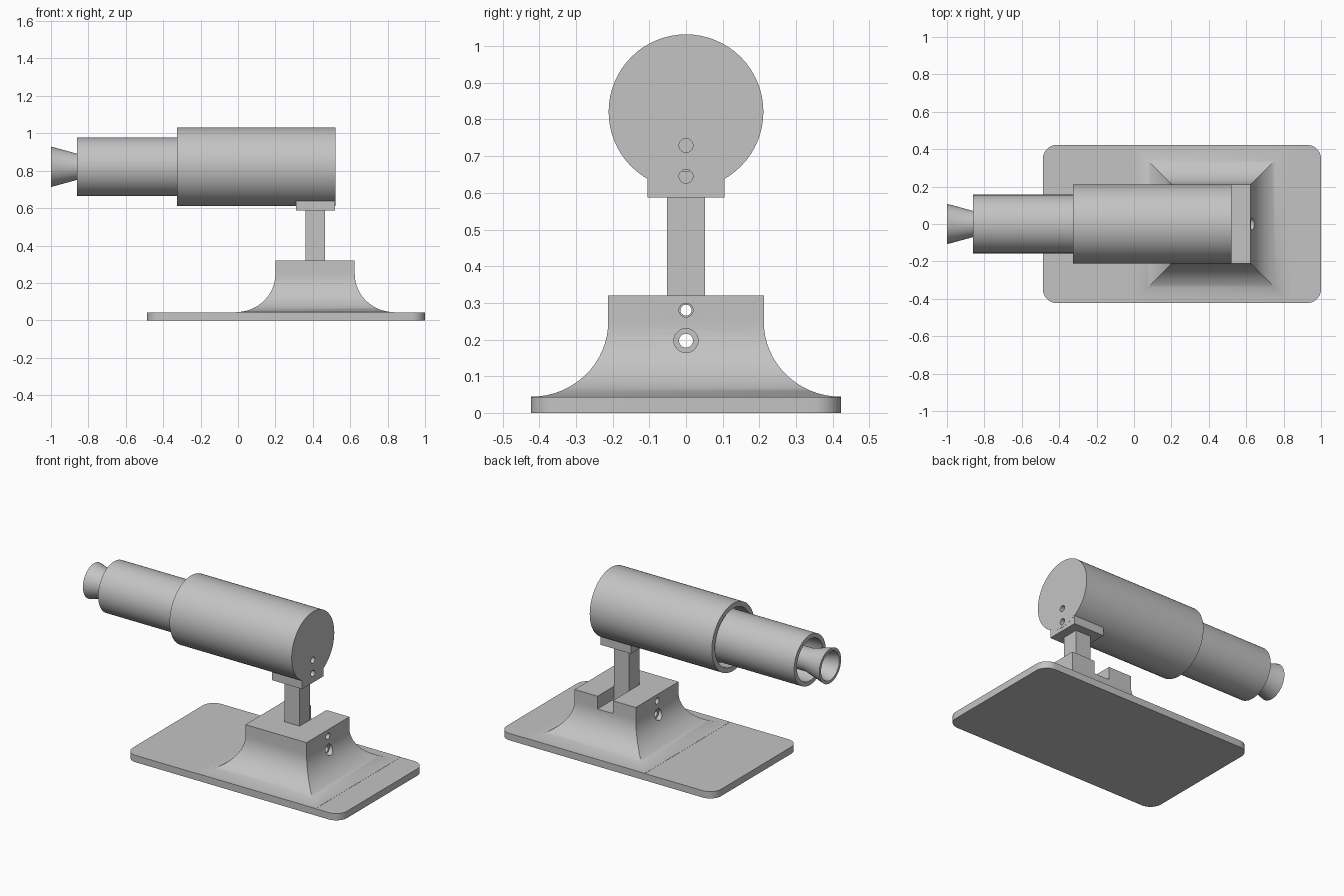
import bpy, bmesh, math
from mathutils import Matrix, Vector

if "Cube" in bpy.data.objects:
    bpy.data.objects.remove(bpy.data.objects["Cube"], do_unlink=True)

grey = bpy.data.materials.new("plain_grey")
grey.use_nodes = True
colour = (0.55, 0.55, 0.55, 1)
grey.diffuse_color = colour
grey.node_tree.nodes["Principled BSDF"].inputs["Base Color"].default_value = colour

CX = 0.412      # stand centre along x
AXIS = 0.821    # height of the barrel axis


def finish(name, bm, smooth=False):
    bmesh.ops.recalc_face_normals(bm, faces=bm.faces)
    me = bpy.data.meshes.new(name)
    bm.to_mesh(me)
    bm.free()
    me.materials.append(grey)
    ob = bpy.data.objects.new(name, me)
    bpy.context.scene.collection.objects.link(ob)
    if smooth:
        shade(ob)
    return ob


def shade(ob):
    bpy.ops.object.select_all(action="DESELECT")
    ob.select_set(True)
    bpy.context.view_layer.objects.active = ob
    bpy.ops.object.shade_smooth_by_angle(angle=math.radians(30))


def box(name, lo, hi):
    lo, hi = Vector(lo), Vector(hi)
    bm = bmesh.new()
    m = Matrix.Translation((lo + hi) / 2) @ Matrix.Diagonal((*(hi - lo), 1))
    bmesh.ops.create_cube(bm, size=1, matrix=m)
    return finish(name, bm)


def lathe(name, profile, z=AXIS, steps=64):
    """Spin (x, radius) points about a line along x; zero radius makes a pole."""
    bm = bmesh.new()
    verts = [bm.verts.new((x, 0, z + r)) for x, r in profile]
    edges = [bm.edges.new(p) for p in zip(verts, verts[1:] + verts[:1])
             if not (p[0].co.z == z and p[1].co.z == z)]
    bmesh.ops.spin(bm, geom=verts + edges, cent=(0, 0, z), axis=(1, 0, 0),
                   angle=math.tau, steps=steps)
    bmesh.ops.remove_doubles(bm, verts=bm.verts, dist=1e-5)
    return finish(name, bm, smooth=True)


def cut(ob, cutters):
    for c in cutters:
        c.hide_render = True
        mod = ob.modifiers.new("cut", "BOOLEAN")
        mod.operation, mod.solver, mod.object = "DIFFERENCE", "EXACT", c
        bpy.context.view_layer.objects.active = ob
        bpy.ops.object.modifier_apply(modifier=mod.name)
        bpy.data.objects.remove(c, do_unlink=True)
    shade(ob)


def drill(x0, x1, r, z):
    return lathe("drill", [(x0, 0), (x0, r), (x1, r), (x1, 0)], z, 24)


# Base plate with rounded corners
base = box("base_plate", (-0.487, -0.423, 0), (1, 0.423, 0.043))
bm = bmesh.new()
bm.from_mesh(base.data)
uprights = [e for e in bm.edges if abs(e.verts[0].co.z - e.verts[1].co.z) > 0.01]
bmesh.ops.bevel(bm, geom=uprights, offset=0.075, segments=10, profile=0.5, affect="EDGES")
bm.to_mesh(base.data)
bm.free()
shade(base)

# Flared pedestal: square rings following a concave quarter arc
rings = [(0.42, 0.03)]
for i in range(17):
    a = math.pi / 2 * i / 16
    rings.append((0.422 - 0.21 * math.sin(a), 0.249 - 0.205 * math.cos(a)))
rings.append((0.212, 0.32))
bm = bmesh.new()
loops = [[bm.verts.new((CX + sx * h, sy * h, z))
          for sx, sy in ((-1, -1), (1, -1), (1, 1), (-1, 1))] for h, z in rings]
for low, high in zip(loops, loops[1:]):
    for k in range(4):
        n = (k + 1) % 4
        bm.faces.new((low[k], low[n], high[n], high[k]))
bm.faces.new(loops[0])
bm.faces.new(loops[-1])
pedestal = finish("pedestal", bm)
cut(pedestal, [box("slot", (CX - 0.053, -0.053, 0.24), (CX + 0.053, 0.5, 0.4)),
               drill(-0.2, 1.1, 0.019, 0.28), drill(-0.2, 1.1, 0.019, 0.197),
               drill(CX + 0.2, 1.1, 0.033, 0.197), drill(-0.2, CX - 0.2, 0.033, 0.197)])

# Post held in the pedestal slot
post = box("post", (CX - 0.052, -0.052, 0.24), (CX + 0.052, 0.052, 0.6))
cut(post, [drill(0.2, 0.6, 0.015, 0.28)])

# Saddle under the barrel
saddle = box("saddle", (0.309, -0.105, 0.587), (0.519, 0.105, 0.66))
cut(saddle, [drill(0.45, 0.6, 0.019, 0.645)])

# Main barrel: closed at one end, open at the other
barrel = lathe("main_barrel", [(0.52, 0), (0.52, 0.211), (-0.327, 0.211), (-0.327, 0.18),
                               (0.35, 0.18), (0.35, 0)])
cut(barrel, [drill(0.44, 0.6, 0.019, z) for z in (0.645, 0.729)])

# Sliding draw tube
lathe("draw_tube", [(0.2, 0), (0.2, 0.157), (-0.86, 0.157), (-0.86, 0.13),
                    (-0.6, 0.13), (-0.6, 0)])
lathe("barrel_collar", [(-0.24, 0.15), (-0.24, 0.185), (-0.2, 0.185), (-0.2, 0.15)])

# Flared hollow eyepiece with its stem
lathe("eyepiece", [(-0.58, 0), (-0.58, 0.07), (-0.86, 0.07), (-1, 0.108),
                   (-1, 0.09), (-0.86, 0.053), (-0.65, 0.053), (-0.65, 0)])
